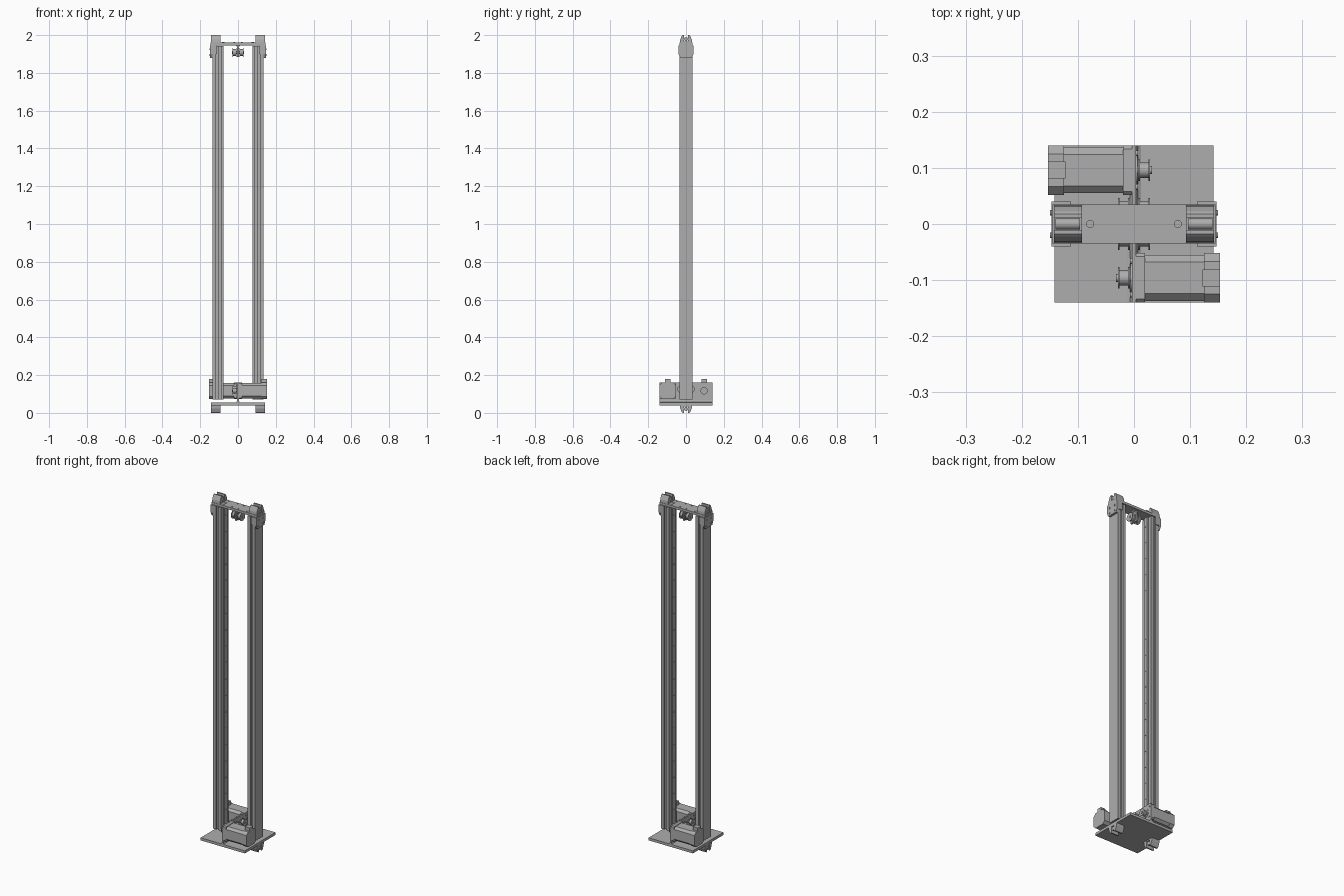
import bpy, bmesh, math
from mathutils import Matrix, Vector

if "Cube" in bpy.data.objects:
    bpy.data.objects.remove(bpy.data.objects["Cube"], do_unlink=True)

grey = bpy.data.materials.new("light_grey_metal")
grey.use_nodes = True
COLOUR = (0.42, 0.42, 0.42, 1)
grey.diffuse_color = COLOUR
grey.node_tree.nodes["Principled BSDF"].inputs["Base Color"].default_value = COLOUR

HALF_TURN = Matrix.Rotation(math.pi, 4, "Z")
FLIP = Matrix.Translation((0, 0, 2)) @ Matrix.Diagonal((1, 1, -1, 1))


def finish(name, bm, place=Matrix(), smooth=False):
    bm.transform(place)
    bmesh.ops.recalc_face_normals(bm, faces=bm.faces)
    mesh = bpy.data.meshes.new(name)
    bm.to_mesh(mesh)
    bm.free()
    mesh.materials.append(grey)
    ob = bpy.data.objects.new(name, mesh)
    bpy.context.collection.objects.link(ob)
    if smooth:
        bpy.ops.object.select_all(action="DESELECT")
        ob.select_set(True)
        bpy.context.view_layer.objects.active = ob
        bpy.ops.object.shade_smooth_by_angle(angle=math.radians(35))
    return ob


def box(name, x, y, z, place=Matrix()):
    bm = bmesh.new()
    bmesh.ops.create_cube(bm, size=1)
    for v in bm.verts:
        v.co = Vector([(r[0] + r[1]) / 2 + c * (r[1] - r[0]) for c, r in zip(v.co, (x, y, z))])
    return finish(name, bm, place)


def prism(name, outline, axis, lo, hi, place=Matrix()):
    """Extrude an outline along x (outline in y, z) or z (outline in x, y)."""
    bm = bmesh.new()
    put = (lambda p: (lo, p[0], p[1])) if axis == "x" else (lambda p: (p[0], p[1], lo))
    face = bm.faces.new([bm.verts.new(put(p)) for p in outline])
    new = bmesh.ops.extrude_face_region(bm, geom=[face])["geom"]
    step = Vector((hi - lo, 0, 0)) if axis == "x" else Vector((0, 0, hi - lo))
    bmesh.ops.translate(bm, vec=step, verts=[g for g in new if isinstance(g, bmesh.types.BMVert)])
    return finish(name, bm, place)


def disc(name, centre, radius, length, axis="x", place=Matrix(), sides=32):
    bm = bmesh.new()
    bmesh.ops.create_cone(bm, cap_ends=True, segments=sides, radius1=radius, radius2=radius, depth=length)
    turn = Matrix.Rotation(math.pi / 2, 4, "Y") if axis == "x" else Matrix()
    return finish(name, bm, place @ Matrix.Translation(centre) @ turn, True)


def pulley(name, x, y, z, r, place=Matrix()):
    """Toothed belt wheel with two flanges, on an x axle."""
    disc(name + "_hub", (x, y, z), r * 0.72, 0.02, place=place, sides=24)
    for e in (-1, 1):
        disc(name + "_flange", (x + e * 0.009, y, z), r, 0.003, place=place)


def octagon(cy, cz, h, c):
    return [(cy + a, cz + b) for a, b in ((-h, c - h), (c - h, -h), (h - c, -h), (h, c - h),
                                          (h, h - c), (h - c, h), (c - h, h), (-h, h - c))]


# Base plate, upright motor plate and its bend
box("base_plate", (-0.142, 0.142), (-0.14, 0.14), (0.04, 0.055))
box("motor_plate", (-0.004, 0.004), (-0.14, 0.14), (0.055, 0.162))
box("top_plate", (-0.145, 0.145), (-0.035, 0.035), (1.946, 1.96))
box("idler_hanger", (-0.004, 0.004), (-0.022, 0.022), (1.885, 1.946))
for side, place in (("left", Matrix()), ("right", HALF_TURN)):
    # Slotted column: half outline mirrored across y = 0
    half = [(0.135, 0.035), (0.116, 0.035), (0.116, 0.026), (0.104, 0.026), (0.104, 0.035),
            (0.086, 0.035), (0.086, 0.012), (0.077, 0.012)]
    outline = half + [(x, -y) for x, y in reversed(half)]
    prism(side + "_column", outline, "z", 0.07, 1.942, place)
    for i in range(19):
        disc(side + "_rail_hole", (0.0768, 0, 0.18 + i * 0.095), 0.004, 0.002, place=place, sides=12)

    # End bracket wrapping the top of the column
    plate = [(-0.04, 1.9), (-0.03, 1.88), (0.03, 1.88), (0.04, 1.9), (0.04, 1.946), (-0.04, 1.946)]
    prism(side + "_end_bracket", plate, "x", 0.135, 0.147, place)
    for e in (-1, 1):
        box(side + "_bracket_cheek", (0.112, 0.147), sorted((e * 0.035, e * 0.04)), (1.9, 1.946), place)
        for z in (1.895, 1.925):
            disc(side + "_bracket_screw", (0.148, e * 0.02, z), 0.005, 0.004, place=place, sides=12)
        # Screws on the top plate
        for x in (0.02, 0.075):
            disc(side + "_plate_screw", (x, e * 0.024, 1.961), 0.003, 0.003, "z", place, 12)
    disc(side + "_plate_bolt", (0.078, 0, 1.961), 0.007, 0.004, "z", place)

    # Roller clevises, on the top plate and under the base
    for level, where in (("top", place), ("bottom", place @ FLIP)):
        for e in (-1, 1):
            cheek = [(e * y, z) for y, z in ((0.011, 1.96), (0.033, 1.96), (0.031, 1.976),
                                             (0.022, 1.996), (0.018, 2.0), (0.011, 2.0))]
            prism(f"{side}_{level}_clevis", cheek, "x", 0.093, 0.143, where)
        box(f"{side}_{level}_clevis_floor", (0.093, 0.143), (-0.012, 0.012), (1.958, 1.966), where)
        disc(f"{side}_{level}_roller", (0.118, 0, 1.979), 0.01, 0.044, place=where)

    # Motor with end caps, connector and drive pulley
    y, z = -0.096, 0.117
    prism(side + "_motor_body", octagon(y, z, 0.041, 0.013), "x", 0.018, 0.14, place)
    prism(side + "_motor_front_cap", octagon(y, z, 0.044, 0.006), "x", 0.004, 0.02, place)
    prism(side + "_motor_rear_cap", octagon(y, z, 0.044, 0.015), "x", 0.125, 0.153, place)
    box(side + "_motor_connector", (0.122, 0.153), (y - 0.015, y + 0.015), (0.155, 0.179), place)
    disc(side + "_motor_shaft", (-0.012, y, z), 0.007, 0.04, place=place)
    pulley(side + "_drive_pulley", -0.018, y, z, 0.019, place)
    disc(side + "_motor_boss", (-0.005, y, z), 0.026, 0.003, place=place)
    for a in (-1, 1):
        for b in (-1, 1):
            disc(side + "_motor_screw", (-0.005, y + a * 0.03, z + b * 0.03), 0.005, 0.005,
                 place=place, sides=12)

    # Idler pulleys at the foot and under the top plate
    for e in (-1, 1):
        pulley(side + "_lower_idler", 0.018, e * 0.026, 0.125, 0.02, place)
        disc(side + "_lower_axle", (0.015, e * 0.026, 0.125), 0.006, 0.03, place=place)
    pulley(side + "_upper_idler", 0.019, 0, 1.908, 0.024, place)
    disc(side + "_upper_axle", (0.016, 0, 1.908), 0.007, 0.032, place=place)

    # Bends where the upright plates meet the flat ones
    for name, reach, where in (("base_bend", 0.14, place), ("top_bend", 0.022, place @ FLIP)):
        bm = bmesh.new()
        pts = [(0.004, 0.054), (0.014, 0.054), (0.007, 0.058), (0.004, 0.066)]
        face = bm.faces.new([bm.verts.new((x, -reach, h)) for x, h in pts])
        new = bmesh.ops.extrude_face_region(bm, geom=[face])["geom"]
        bmesh.ops.translate(bm, vec=(0, 2 * reach, 0),
                            verts=[g for g in new if isinstance(g, bmesh.types.BMVert)])
        finish(f"{side}_{name}", bm, where)
